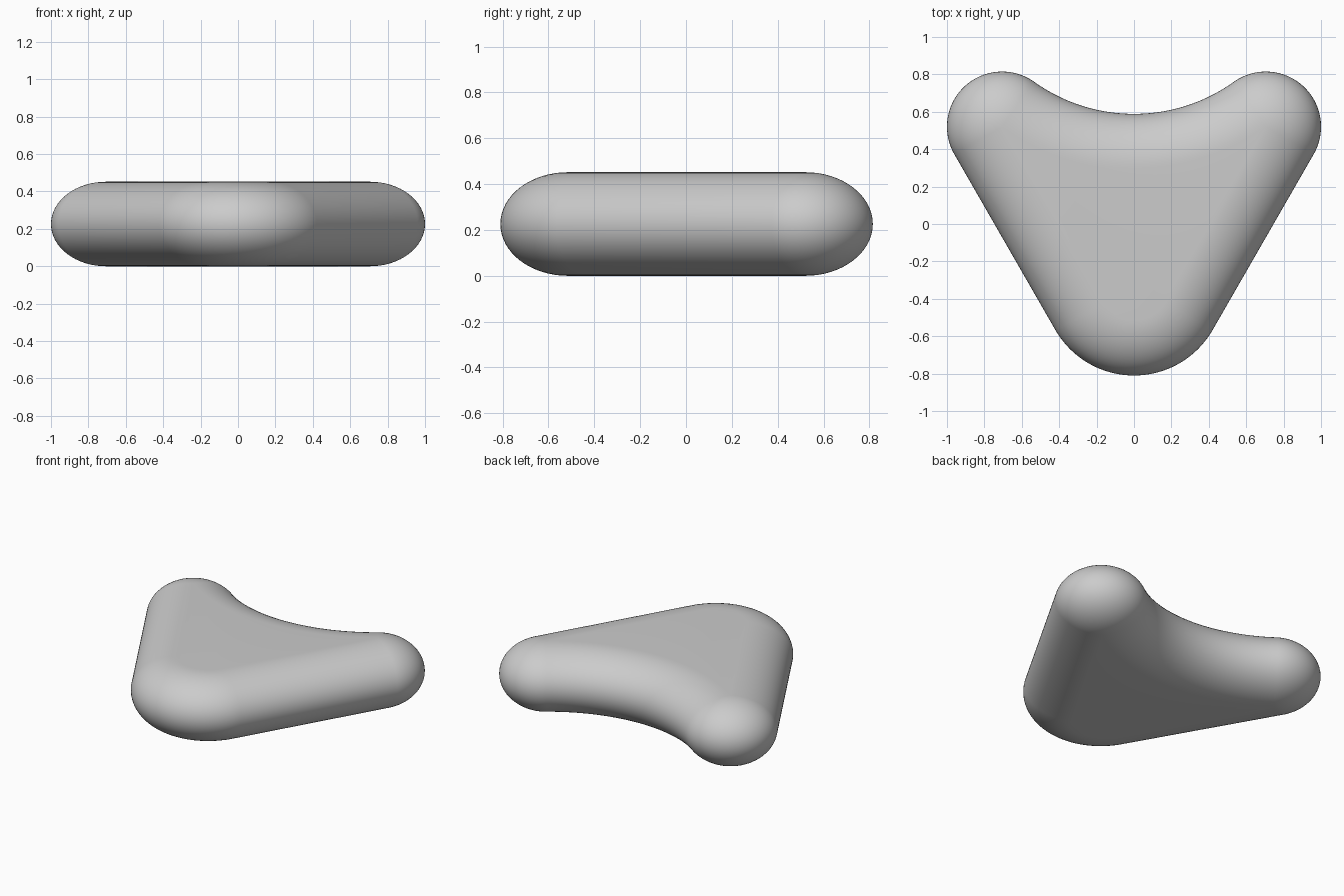
import bpy, bmesh
from math import cos, sin, radians, pi, atan2, degrees
from mathutils import Vector

cube = bpy.data.objects.get("Cube")
if cube:
    bpy.data.objects.remove(cube, do_unlink=True)

EDGE = 0.295           # horizontal reach of the rounded rim
HALF = 0.226           # half of the thickness
LOBE = Vector((0.705, 0.52))
NOSE = Vector((0, -0.325))
NOSE_R = 0.19
HOLLOW = Vector((0, 1.505))
HOLLOW_R = (LOBE - HOLLOW).length


def arc(centre, radius, start, end, steps, normal_sign=1):
    """Points on an arc, each paired with its outward direction."""
    result = []
    for i in range(steps + 1):
        a = radians(start + (end - start) * i / steps)
        d = Vector((cos(a), sin(a)))
        result.append((centre + d * radius, d * normal_sign))
    return result


# Core outline, counter-clockwise: nose, left lobe, hollow back, right lobe
to_lobe = LOBE - HOLLOW
lobe_angle = degrees(atan2(to_lobe.y, to_lobe.x))
mirror_lobe = Vector((-LOBE.x, LOBE.y))
outline = arc(NOSE, NOSE_R, -150, -30, 40)
outline += arc(LOBE, 0, -30, lobe_angle + 180, 48)
outline += arc(HOLLOW, HOLLOW_R, lobe_angle, -180 - lobe_angle, 40, -1)[1:-1]
outline += arc(mirror_lobe, 0, -lobe_angle, 210, 48)

# Sweep a half-ellipse rim around the outline
bm = bmesh.new()
rings = []
RIM = 32
for k in range(RIM + 1):
    t = -pi / 2 + pi * k / RIM
    ring = []
    for point, normal in outline:
        p = point + normal * EDGE * cos(t)
        ring.append(bm.verts.new((p.x, p.y, HALF + HALF * sin(t))))
    rings.append(ring)
n = len(outline)
for low, high in zip(rings, rings[1:]):
    for i in range(n):
        j = (i + 1) % n
        bm.faces.new((low[i], low[j], high[j], high[i]))

# Merge the lobe poles, then close the flat top and bottom
bmesh.ops.remove_doubles(bm, verts=bm.verts, dist=0.0001)
bmesh.ops.holes_fill(bm, edges=[e for e in bm.edges if e.is_boundary], sides=0)
bmesh.ops.recalc_face_normals(bm, faces=bm.faces)
mesh = bpy.data.meshes.new("rounded_body")
bm.to_mesh(mesh)
bm.free()
body = bpy.data.objects.new("rounded_body", mesh)
bpy.context.collection.objects.link(body)

# Plain grey finish
grey = bpy.data.materials.new("plain_grey")
grey.use_nodes = True
colour = (0.6, 0.6, 0.6, 1)
grey.diffuse_color = colour
grey.node_tree.nodes["Principled BSDF"].inputs["Base Color"].default_value = colour
mesh.materials.append(grey)

bpy.context.view_layer.objects.active = body
body.select_set(True)
bpy.ops.object.shade_smooth_by_angle(angle=radians(30))
